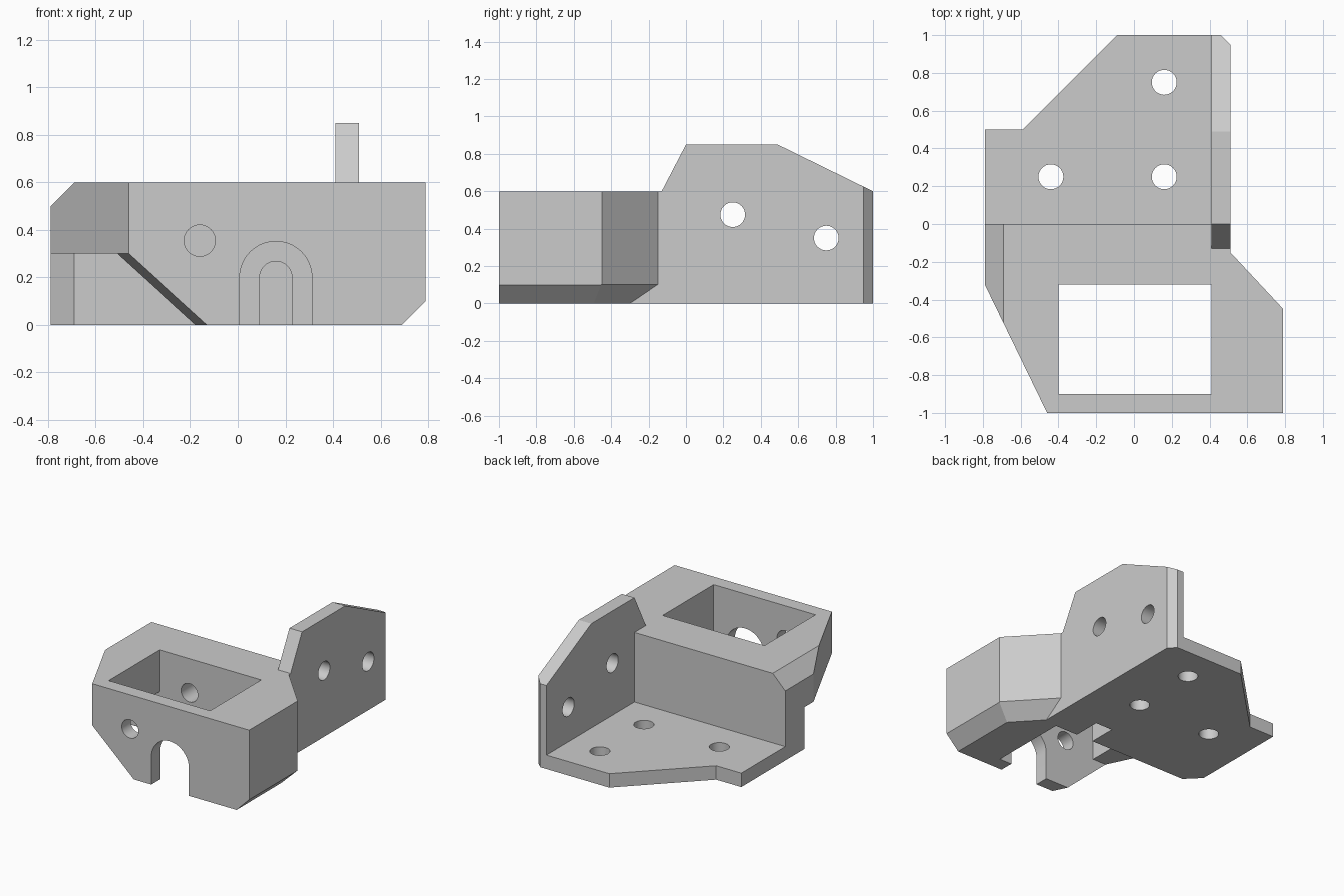
import bpy, bmesh
from math import cos, sin, pi, radians
from mathutils import Vector

old = bpy.data.objects.get("Cube")
if old:
    bpy.data.objects.remove(old, do_unlink=True)

grey = bpy.data.materials.new("plain_grey")
grey.use_nodes = True
grey.diffuse_color = (0.6, 0.6, 0.6, 1)
grey.node_tree.nodes["Principled BSDF"].inputs["Base Color"].default_value = (0.6, 0.6, 0.6, 1)

PLACE = {
    "x": lambda a, b, h: (h, a, b),
    "y": lambda a, b, h: (a, h, b),
    "z": lambda a, b, h: (a, b, h),
}


def prism(name, outline, axis, lo, hi, planes=(), shear=0):
    """Extrude a closed outline along an axis, then trim it with planes."""
    bm = bmesh.new()
    rings = []
    for h in (lo, hi):
        rings.append([bm.verts.new(PLACE[axis](a + shear * (h + 1), b, h)) for a, b in outline])
    bm.faces.new(rings[0])
    bm.faces.new(rings[1])
    n = len(outline)
    for i in range(n):
        j = (i + 1) % n
        bm.faces.new((rings[0][i], rings[0][j], rings[1][j], rings[1][i]))
    bmesh.ops.recalc_face_normals(bm, faces=bm.faces)
    for point, normal in planes:
        cut = bmesh.ops.bisect_plane(bm, geom=bm.verts[:] + bm.edges[:] + bm.faces[:],
                                     plane_co=point, plane_no=normal, clear_outer=True)
        edges = [e for e in cut["geom_cut"] if isinstance(e, bmesh.types.BMEdge)]
        bmesh.ops.contextual_create(bm, geom=edges)
    bmesh.ops.recalc_face_normals(bm, faces=bm.faces)
    mesh = bpy.data.meshes.new(name)
    bm.to_mesh(mesh)
    bm.free()
    mesh.materials.append(grey)
    obj = bpy.data.objects.new(name, mesh)
    bpy.context.collection.objects.link(obj)
    return obj


def combine(target, tool, operation):
    """Apply a boolean and remove the tool object."""
    mod = target.modifiers.new("combine", "BOOLEAN")
    mod.operation = operation
    mod.solver = "EXACT"
    mod.object = tool
    bpy.context.view_layer.update()
    graph = bpy.context.evaluated_depsgraph_get()
    mesh = bpy.data.meshes.new_from_object(target.evaluated_get(graph))
    target.modifiers.clear()
    target.data = mesh
    bpy.data.objects.remove(tool, do_unlink=True)


def box(x0, x1, y0, y1):
    return [(x0, y0), (x1, y0), (x1, y1), (x0, y1)]


def circle(a, b, r, n=32):
    return [(a + r * cos(2 * pi * i / n), b + r * sin(2 * pi * i / n)) for i in range(n)]


def arch(a, spring, r, n=20):
    top = [(a + r * cos(pi * i / n), spring + r * sin(pi * i / n)) for i in range(n + 1)]
    return [(a + r, -0.1)] + top + [(a - r, -0.1)]


# Housing with its chamfered top left edge and lower right edges
bracket = prism(
    "mounting_bracket",
    [(-0.79, 0), (-0.79, -0.32), (-0.46, -1), (0.79, -1), (0.79, -0.45), (0.37, 0)],
    "z", 0, 0.6,
    planes=[
        (Vector((-0.69, 0, 0.6)), Vector((-1, 0, 1))),
        (Vector((0.69, 0, 0)), Vector((1, 0, -1))),
        (Vector((0.51, -0.3, 0)), Vector((0.3, 0.28, -0.41))),
    ])

# Back corner of the housing, base plate and upright side plate
additions = [
    prism("back_corner", box(0, 0.51, -0.31, 0), "z", 0, 0.6),
    prism("base_plate", [(-0.79, 0), (0.51, 0), (0.51, 1), (-0.09, 1), (-0.59, 0.5), (-0.79, 0.5)],
          "z", 0, 0.1),
    prism("side_plate", [(-0.13, 0), (1, 0), (1, 0.6), (0.49, 0.85), (0, 0.85), (-0.13, 0.6)],
          "x", 0.41, 0.51),
]
for part in additions:
    combine(bracket, part, "UNION")

# Pocket, undercut of the left wall, slanted front cut and plate corner
cutters = [
    prism("pocket", box(-0.4, 0.41, -0.9, -0.32), "z", -0.1, 0.7),
    prism("undercut", [(-1, -0.9), (-0.3, -0.9), (-0.3, -0.32), (-0.69, -0.32),
                       (-0.79, -0.22), (-1, -0.01)], "z", -0.1, 0.3),
    prism("front_cut", [(-1.2, -0.1), (-0.02, -0.1), (-0.46, 0.3), (-1.2, 0.3)],
          "y", -1.1, -0.85, shear=-0.485),
    prism("corner_cut", [(0.4, 1.06), (0.57, 0.89), (0.6, 1.06)], "z", -0.1, 1),
    # Front wall opening, smaller blind slot and blind hole behind it
    prism("front_arch", arch(0.16, 0.2, 0.152), "y", -1.1, -0.8),
    prism("back_slot", arch(0.16, 0.2, 0.068), "y", -0.5, -0.12),
    prism("long_hole", circle(-0.16, 0.355, 0.066), "y", -1.1, -0.12),
]

# Screw holes in the base plate and side plate
for x, y in ((-0.44, 0.25), (0.16, 0.25), (0.16, 0.75)):
    cutters.append(prism("base_hole", circle(x, y, 0.066), "z", -0.1, 0.2))
for y, z in ((0.25, 0.475), (0.75, 0.35)):
    cutters.append(prism("side_hole", circle(y, z, 0.066), "x", 0.3, 0.6))

for cutter in cutters:
    cutter.hide_render = True
    combine(bracket, cutter, "DIFFERENCE")

# Smooth the hole walls and keep the flat faces crisp
for obj in bpy.context.selected_objects:
    obj.select_set(False)
bracket.select_set(True)
bpy.context.view_layer.objects.active = bracket
bpy.ops.object.shade_smooth_by_angle(angle=radians(20))
